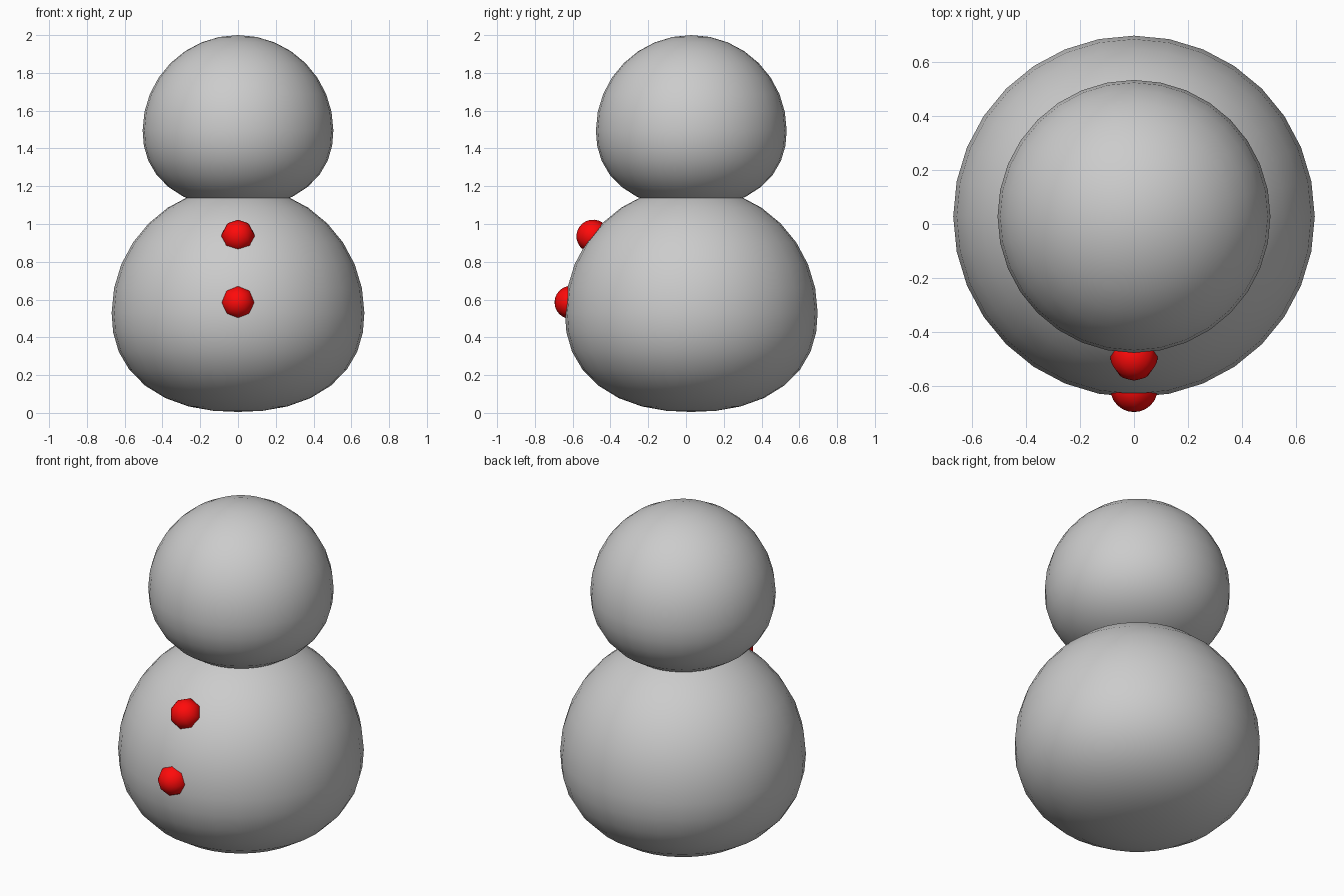
import bpy
from math import radians

if "Cube" in bpy.data.objects:
    bpy.data.objects.remove(bpy.data.objects["Cube"])

CENTRE_Y = 0.028


def ball(name, loc, radius, segments, rings, tilt=0.0):
    bpy.ops.mesh.primitive_uv_sphere_add(segments=segments, ring_count=rings,
                                         radius=radius, location=loc,
                                         rotation=(tilt, 0, 0))
    ob = bpy.context.object
    ob.name = name
    bpy.ops.object.shade_smooth_by_angle(angle=radians(60))
    return ob


def settle(ob, radius, depth, power):
    """Press the lower half into a fuller, flatter bowl."""
    for v in ob.data.vertices:
        if v.co.z < 0:
            t = min(1.0, v.co.xy.length / radius)
            h = -v.co.z / radius
            # superellipse: keep the direction, move onto the fuller curve
            k = (t ** power + h ** power) ** (-1 / power)
            v.co.x *= k
            v.co.y *= k
            v.co.z *= k * depth / radius


# Stacked snowballs, each settled a little on its underside
body = ball("body", (0, CENTRE_Y, 0.53), 0.669, 32, 16)
settle(body, 0.669, 0.525, 2.25)
head = ball("head", (0, CENTRE_Y, 1.495), 0.505, 32, 16)
settle(head, 0.505, 0.41, 2.2)

# Red buttons down the front, facing outwards
red = bpy.data.materials.new("red")
red.diffuse_color = (1, 0.003, 0.003, 1)
red.use_nodes = True
red.node_tree.nodes["Principled BSDF"].inputs["Base Color"].default_value = red.diffuse_color
for name, loc, tilt in (("lower_button", (0, -0.608, 0.585), 90),
                        ("upper_button", (0, -0.492, 0.935), 125)):
    button = ball(name, loc, 0.088, 8, 12, radians(-tilt + 180))
    button.data.materials.append(red)
